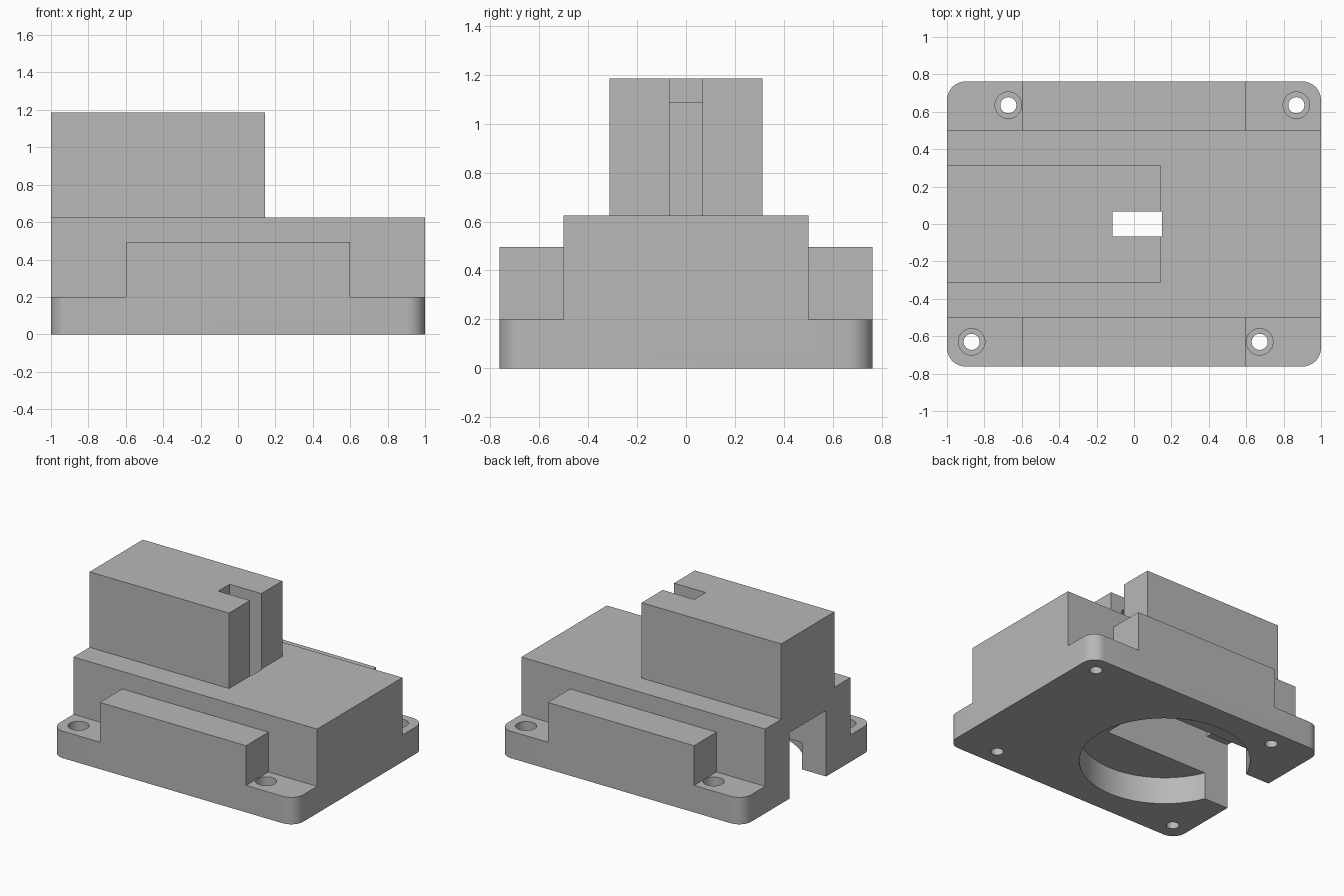
import bpy
import bmesh
import math

cube = bpy.data.objects.get("Cube")
if cube:
    bpy.data.objects.remove(cube, do_unlink=True)

grey = bpy.data.materials.new("plain grey")
grey.use_nodes = True
GREY = (0.48, 0.48, 0.48, 1)
grey.diffuse_color = GREY
grey.node_tree.nodes["Principled BSDF"].inputs["Base Color"].default_value = GREY


def prism(name, outline, direction):
    """Extrude a closed outline of 3D points along a direction."""
    bm = bmesh.new()
    face = bm.faces.new([bm.verts.new(p) for p in outline])
    ext = bmesh.ops.extrude_face_region(bm, geom=[face])
    moved = [v for v in ext["geom"] if isinstance(v, bmesh.types.BMVert)]
    bmesh.ops.translate(bm, verts=moved, vec=direction)
    bmesh.ops.recalc_face_normals(bm, faces=bm.faces)
    mesh = bpy.data.meshes.new(name)
    bm.to_mesh(mesh)
    bm.free()
    mesh.materials.append(grey)
    obj = bpy.data.objects.new(name, mesh)
    bpy.context.collection.objects.link(obj)
    return obj


def box(name, x0, x1, y0, y1, z0, z1):
    corners = [(x0, y0, z0), (x1, y0, z0), (x1, y1, z0), (x0, y1, z0)]
    return prism(name, corners, (0, 0, z1 - z0))


def arc(cx, cy, r, z, start, sweep, steps):
    angles = [math.radians(start + sweep * i / steps) for i in range(steps + 1)]
    return [(cx + r * math.cos(a), cy + r * math.sin(a), z) for a in angles]


def cylinder(name, x, y, r, z0, z1, sides):
    return prism(name, arc(x, y, r, z0, 0, 360, sides)[:-1], (0, 0, z1 - z0))


def combine(target, other, operation):
    """Boolean the other object into the target, then discard it."""
    mod = target.modifiers.new(operation, "BOOLEAN")
    mod.operation = operation
    mod.solver = "EXACT"
    mod.object = other
    graph = bpy.context.evaluated_depsgraph_get()
    result = bpy.data.meshes.new_from_object(target.evaluated_get(graph))
    target.modifiers.clear()
    target.data = result
    bpy.data.objects.remove(other, do_unlink=True)


# Base flange with rounded corners
HALF_Y, RADIUS, FLANGE = 0.762, 0.1, 0.2
outline = []
for i, (sx, sy) in enumerate([(1, 1), (-1, 1), (-1, -1), (1, -1)]):
    outline += arc(sx * (1 - RADIUS), sy * (HALF_Y - RADIUS), RADIUS, 0, 90 * i, 90, 12)
housing = prism("housing", outline, (0, 0, FLANGE))

# Main body, side ribs and tall tower
combine(housing, box("body", -1, 1, -0.5, 0.5, 0.1, 0.625), "UNION")
combine(housing, box("side_ribs", -0.6, 0.6, -HALF_Y, HALF_Y, 0.1, 0.495), "UNION")
combine(housing, box("tower", -1, 0.145, -0.312, 0.312, 0.3, 1.185), "UNION")

# Inner cavity, open through the end wall and the underside
WALL = 0.215
profile = [(-1.1, -0.1), (0.05, -0.1), (0.05, 1.085),
           (-0.82, 1.085), (-0.82, 0.49), (-1.1, 0.49)]
cavity = prism("cavity", [(x, -WALL, z) for x, z in profile], (0, 2 * WALL, 0))
combine(housing, cavity, "DIFFERENCE")

# Round recess underneath and narrow slot in the tower end
combine(housing, cylinder("recess", -0.27, 0, 0.574, -0.1, FLANGE, 96), "DIFFERENCE")
combine(housing, box("slot", -0.115, 0.145 + 0.005, -0.067, 0.067, 0.1, 1.3), "DIFFERENCE")

# Counterbored mounting holes
for x, y in [(-0.672, 0.635), (0.868, 0.635), (-0.868, -0.63), (0.672, -0.63)]:
    combine(housing, cylinder("hole", x, y, 0.043, -0.1, 0.3, 32), "DIFFERENCE")
    combine(housing, cylinder("counterbore", x, y, 0.071, 0.1, 0.3, 32), "DIFFERENCE")

# Smooth the curved walls, keep the edges sharp
bpy.ops.object.select_all(action="DESELECT")
housing.select_set(True)
bpy.context.view_layer.objects.active = housing
bpy.ops.object.shade_smooth_by_angle(angle=math.radians(30))
